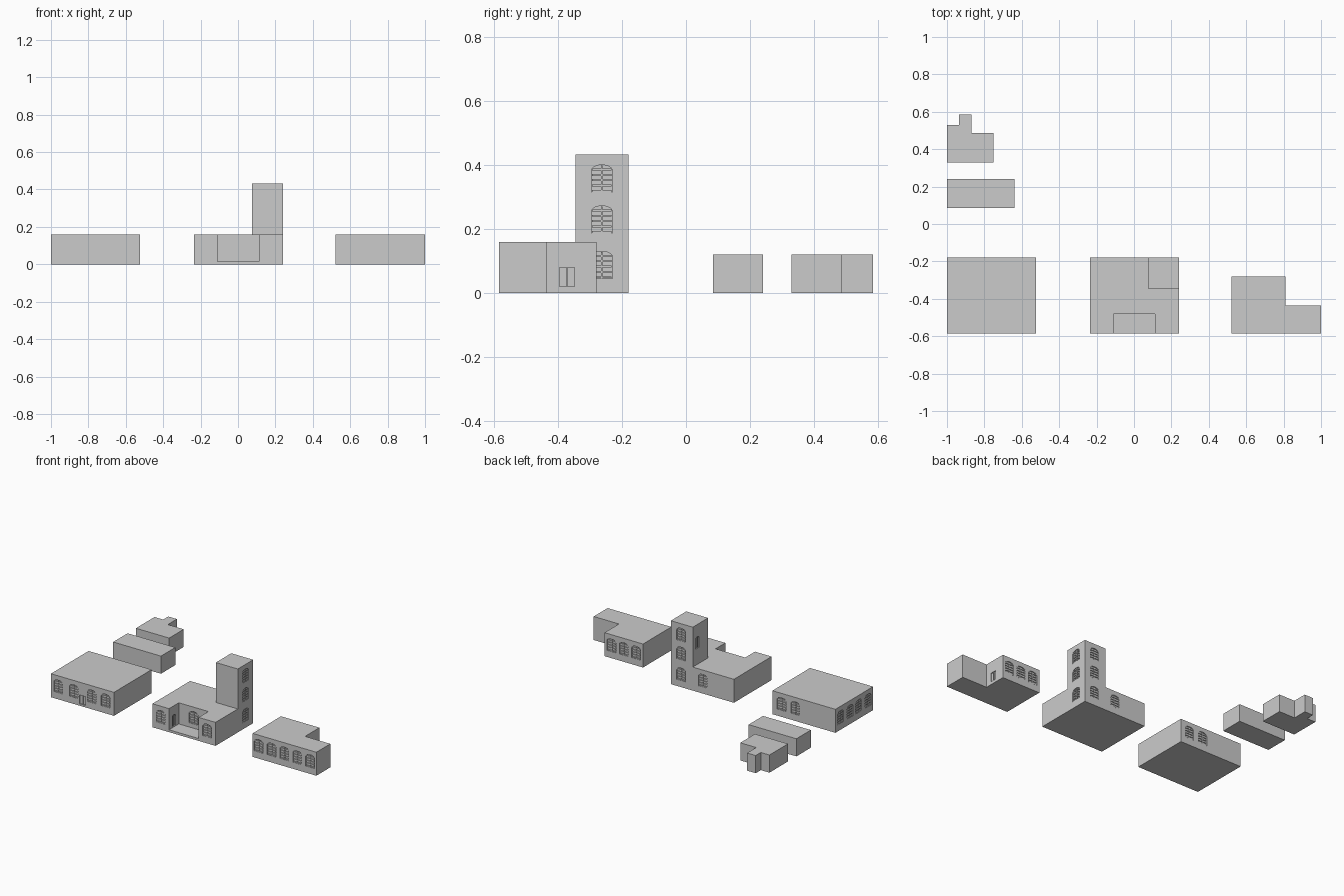
import bpy, bmesh, math
from mathutils import Matrix

if "Cube" in bpy.data.objects:
    bpy.data.objects.remove(bpy.data.objects["Cube"])

DEPTH = 0.007
FRONT, RIGHT, BACK, LEFT = (math.radians(a) for a in (0, 90, 180, 270))


def make_object(name, bm):
    bmesh.ops.recalc_face_normals(bm, faces=bm.faces)
    me = bpy.data.meshes.new(name)
    bm.to_mesh(me)
    bm.free()
    ob = bpy.data.objects.new(name, me)
    bpy.context.collection.objects.link(ob)
    return ob


def prism(bm, pts, vec):
    """Extrude a flat 3D polygon along vec."""
    low = [bm.verts.new(p) for p in pts]
    high = [bm.verts.new([a + b for a, b in zip(p, vec)]) for p in pts]
    bm.faces.new(low)
    bm.faces.new(high[::-1])
    n = len(pts)
    for i in range(n):
        j = (i + 1) % n
        bm.faces.new((low[i], low[j], high[j], high[i]))
    return low + high


def block(name, outline, z0, z1):
    bm = bmesh.new()
    prism(bm, [(x, y, z0) for x, y in outline], (0, 0, z1 - z0))
    return make_object(name, bm)


def rect(x0, x1, y0, y1):
    return [(x0, y0), (x1, y0), (x1, y1), (x0, y1)]


def opening(cut, bars, x, y, z, facing, w=0.066, h=0.085, rise=0.018, slats=5):
    """Recess shape plus glazing bars; local -y points out of the wall."""
    m = Matrix.Translation((x, y, z)) @ Matrix.Rotation(facing, 4, 'Z')
    spring = h - rise
    arch = [(-w / 2, 0), (w / 2, 0)]
    if rise:
        arch += [(w / 2 * math.cos(math.pi * k / 10), spring + rise * math.sin(math.pi * k / 10))
                 for k in range(11)]
    else:
        arch += [(w / 2, h), (-w / 2, h)]
    vs = prism(cut, [(u, -0.01, v) for u, v in arch], (0, DEPTH + 0.01, 0))
    bmesh.ops.transform(cut, matrix=m, verts=vs)

    def bar(u0, u1, v0, v1):
        vs = prism(bars, [(u0, 0.001, v0), (u1, 0.001, v0), (u1, 0.001, v1), (u0, 0.001, v1)],
                   (0, DEPTH, 0))
        bmesh.ops.transform(bars, matrix=m, verts=vs)
    for i in range(slats):
        v = 0.004 + i * spring / max(slats - 1, 1)
        bar(-w * 0.46, w * 0.46, v - 0.003, v + 0.003)
    bar(-0.002, 0.002, 0, h - 0.002)


def add_openings(wall, items):
    """Cut all recesses of one wall block and fill them with bars."""
    cut, bars = bmesh.new(), bmesh.new()
    for pos, facing, kw in items:
        opening(cut, bars, *pos, facing, **kw)
    cutter = make_object(wall.name + "_cutter", cut)
    cutter.hide_render = True
    cutter.hide_viewport = True
    make_object(wall.name + "_window_bars", bars)
    mod = wall.modifiers.new("openings", 'BOOLEAN')
    mod.object = cutter
    mod.operation = 'DIFFERENCE'
    mod.solver = 'EXACT'
    cutter.hide_viewport = False
    bpy.context.view_layer.objects.active = wall
    bpy.ops.object.modifier_apply(modifier=mod.name)
    bpy.data.objects.remove(cutter)


Y0, Y1, H, WZ = -0.585, -0.18, 0.16, 0.045
DOOR = dict(w=0.046, h=0.06, rise=0, slats=0)
NARROW = dict(w=0.036, h=0.08, rise=0.018, slats=0)

# Left hall
hall = block("left_hall", rect(-1, -0.525, Y0, Y1), 0, H)
add_openings(hall,
             [((x, Y0, WZ), FRONT, {}) for x in (-0.945, -0.828, -0.693, -0.588)]
             + [((-0.762, Y0, 0.013), FRONT, DOOR)]
             + [((x, Y1, WZ), BACK, {}) for x in (-0.593, -0.698)]
             + [((-1, y, WZ), LEFT, {}) for y in (-0.235, -0.335, -0.43, -0.53)])

# Central building with a front courtyard
court = [(-0.235, Y0), (-0.11, Y0), (-0.11, -0.48), (0.113, -0.48), (0.113, Y0),
         (0.24, Y0), (0.24, Y1), (-0.235, Y1)]
centre = block("central_building", court, 0, H)
add_openings(centre,
             [((x, Y0, WZ), FRONT, {}) for x in (-0.173, 0.177)]
             + [((0.001, -0.48, WZ), FRONT, {}),
                ((-0.11, -0.532, 0.02), RIGHT, NARROW),
                ((0.24, -0.263, WZ), RIGHT, {})]
             + [((x, Y1, WZ), BACK, {}) for x in (0.163, 0.0)])
block("courtyard_step", rect(-0.11, 0.113, Y0, -0.48), 0, 0.016)

# Tower
tower = block("tower", rect(0.075, 0.24, -0.345, Y1), H, 0.432)
add_openings(tower,
             [((0.24, -0.263, z), RIGHT, {}) for z in (0.187, 0.315)]
             + [((0.163, Y1, z), BACK, {}) for z in (0.187, 0.315)]
             + [((0.075, -0.23, 0.27), LEFT, NARROW)])

# Right L-shaped building
wing = block("right_building", [(0.52, Y0), (1, Y0), (1, -0.435), (0.81, -0.435),
                                (0.81, -0.28), (0.52, -0.28)], 0, H)
add_openings(wing,
             [((0.565 + 0.097 * i, Y0, WZ), FRONT, {}) for i in range(5)]
             + [((x, -0.28, WZ), BACK, {}) for x in (0.758, 0.665, 0.572)]
             + [((0.81, -0.372, 0.02), RIGHT, DOOR)])

# Small plain sheds behind
block("long_shed", rect(-1, -0.64, 0.085, 0.24), 0, 0.12)
block("stepped_shed", [(-1, 0.33), (-0.75, 0.33), (-0.75, 0.487), (-0.87, 0.487), (-0.87, 0.585),
                       (-0.935, 0.585), (-0.935, 0.53), (-1, 0.53)], 0, 0.12)
